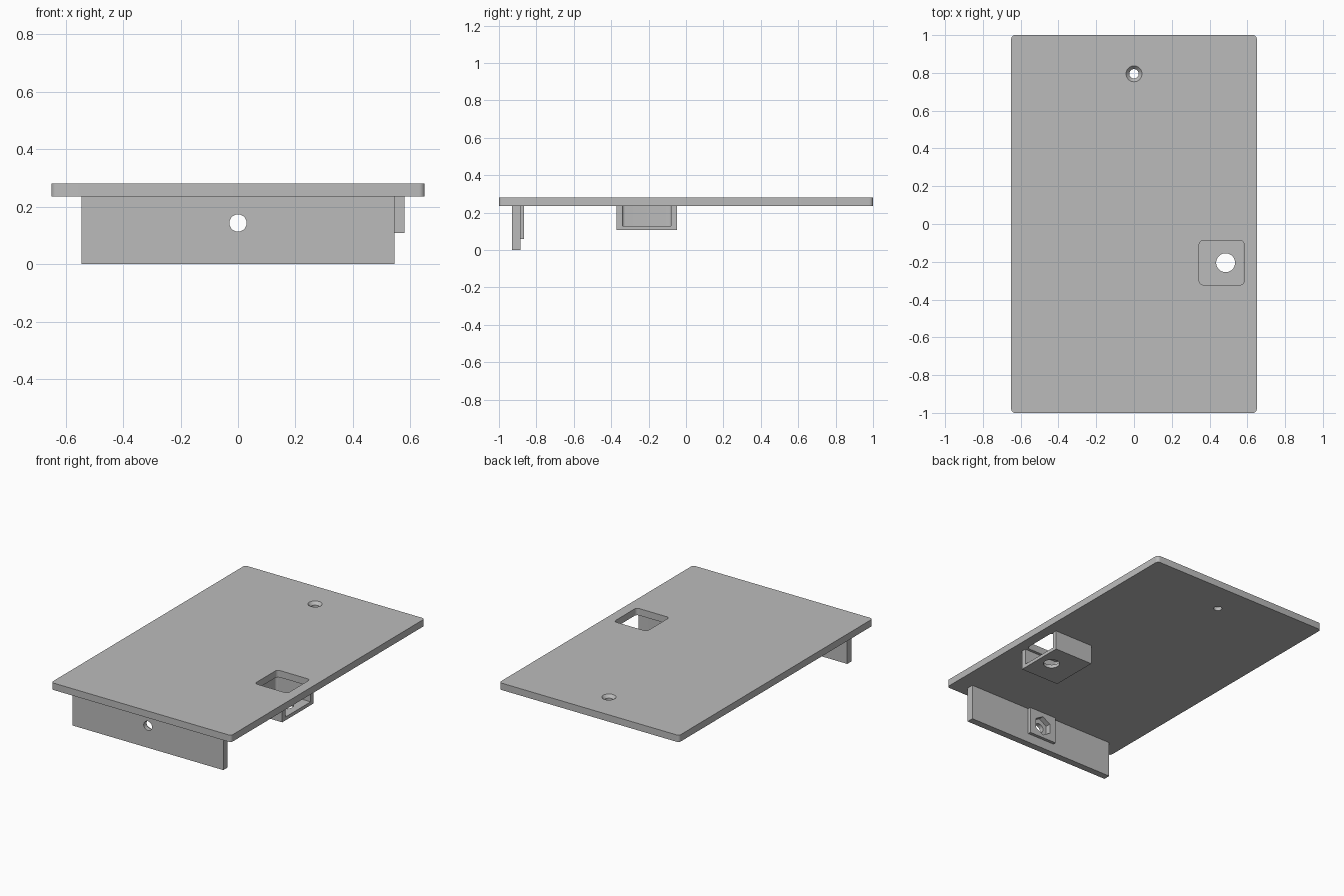
import bpy, bmesh, math
from mathutils import Matrix, Vector

cube = bpy.data.objects.get("Cube")
if cube:
    bpy.data.objects.remove(cube, do_unlink=True)

grey = bpy.data.materials.new("plain_grey")
grey.use_nodes = True
GREY = (0.5, 0.5, 0.5, 1)
grey.diffuse_color = GREY
grey.node_tree.nodes["Principled BSDF"].inputs["Base Color"].default_value = GREY


def make_object(name, bm):
    mesh = bpy.data.meshes.new(name)
    bm.to_mesh(mesh)
    bm.free()
    mesh.materials.append(grey)
    ob = bpy.data.objects.new(name, mesh)
    bpy.context.collection.objects.link(ob)
    return ob


def box(name, low, high, radius=0):
    """Box between two corners, with optional rounded vertical edges."""
    low, high = Vector(low), Vector(high)
    bm = bmesh.new()
    bmesh.ops.create_cube(bm, size=1)
    for v in bm.verts:
        v.co = Vector((c + 0.5) * (h - l) + l for c, l, h in zip(v.co, low, high))
    if radius:
        upright = [e for e in bm.edges
                   if abs(e.verts[0].co.z - e.verts[1].co.z) > 0.01]
        bmesh.ops.bevel(bm, geom=upright, offset=radius, segments=6,
                        profile=0.5, affect='EDGES')
    return make_object(name, bm)


def prism(name, centre, r_low, r_high, depth, sides=48, axis='Z'):
    """Cylinder, cone or hexagon along z or y."""
    bm = bmesh.new()
    turn = Matrix.Rotation(math.radians(90), 4, 'X') if axis == 'Y' else Matrix()
    bmesh.ops.create_cone(bm, cap_ends=True, segments=sides, radius1=r_low,
                          radius2=r_high, depth=depth,
                          matrix=Matrix.Translation(centre) @ turn)
    return make_object(name, bm)


def cut(target, *cutters):
    for cutter in cutters:
        mod = target.modifiers.new("cut", 'BOOLEAN')
        mod.operation = 'DIFFERENCE'
        mod.solver = 'EXACT'
        mod.object = cutter
    bpy.context.view_layer.update()
    graph = bpy.context.evaluated_depsgraph_get()
    mesh = bpy.data.meshes.new_from_object(target.evaluated_get(graph))
    target.modifiers.clear()
    target.data = mesh


UNDER, TOP = 0.235, 0.28

# Main panel with countersunk screw hole and square window
panel = box("panel", (-0.65, -1, UNDER), (0.65, 1, TOP), 0.02)
screw_hole = prism("screw_hole", (0, 0.795, 0.26), 0.025, 0.025, 0.2)
countersink = prism("countersink", (0, 0.795, TOP - 0.009), 0.025, 0.043, 0.02)
window = box("window_cutter", (0.345, -0.322, 0.2), (0.583, -0.088, 0.35), 0.02)
cut(panel, screw_hole, countersink, window)

# Open-sided pocket hanging under the window
pocket = box("pocket", (0.30, -0.372, 0.108), (0.58, -0.048, UNDER))
cavity = box("cavity_cutter", (0.33, -0.34, 0.13), (0.75, -0.079, 0.3), 0.015)
floor_hole = prism("floor_hole", (0.485, -0.205, 0.12), 0.05, 0.05, 0.1)
cut(pocket, cavity, floor_hole)

# Front flange and its rear nut boss
flange = box("front_flange", (-0.545, -0.93, 0), (0.545, -0.885, UNDER))
boss = box("nut_boss", (-0.1, -0.885, 0.06), (0.1, -0.865, UNDER))
bolt_hole = prism("bolt_hole", (0, -0.9, 0.143), 0.03, 0.03, 0.3, axis='Y')
nut_recess = prism("nut_recess", (0, -0.85, 0.143), 0.064, 0.064, 0.1, 6, 'Y')
cut(flange, bolt_hole, nut_recess)
cut(boss, bolt_hole, nut_recess)

for helper in (screw_hole, countersink, window, cavity, floor_hole,
               bolt_hole, nut_recess):
    bpy.data.objects.remove(helper, do_unlink=True)

# Smooth the round edges while keeping corners crisp
for ob in (panel, pocket, flange, boss):
    bpy.ops.object.select_all(action='DESELECT')
    ob.select_set(True)
    bpy.context.view_layer.objects.active = ob
    bpy.ops.object.shade_smooth_by_angle(angle=math.radians(30))
